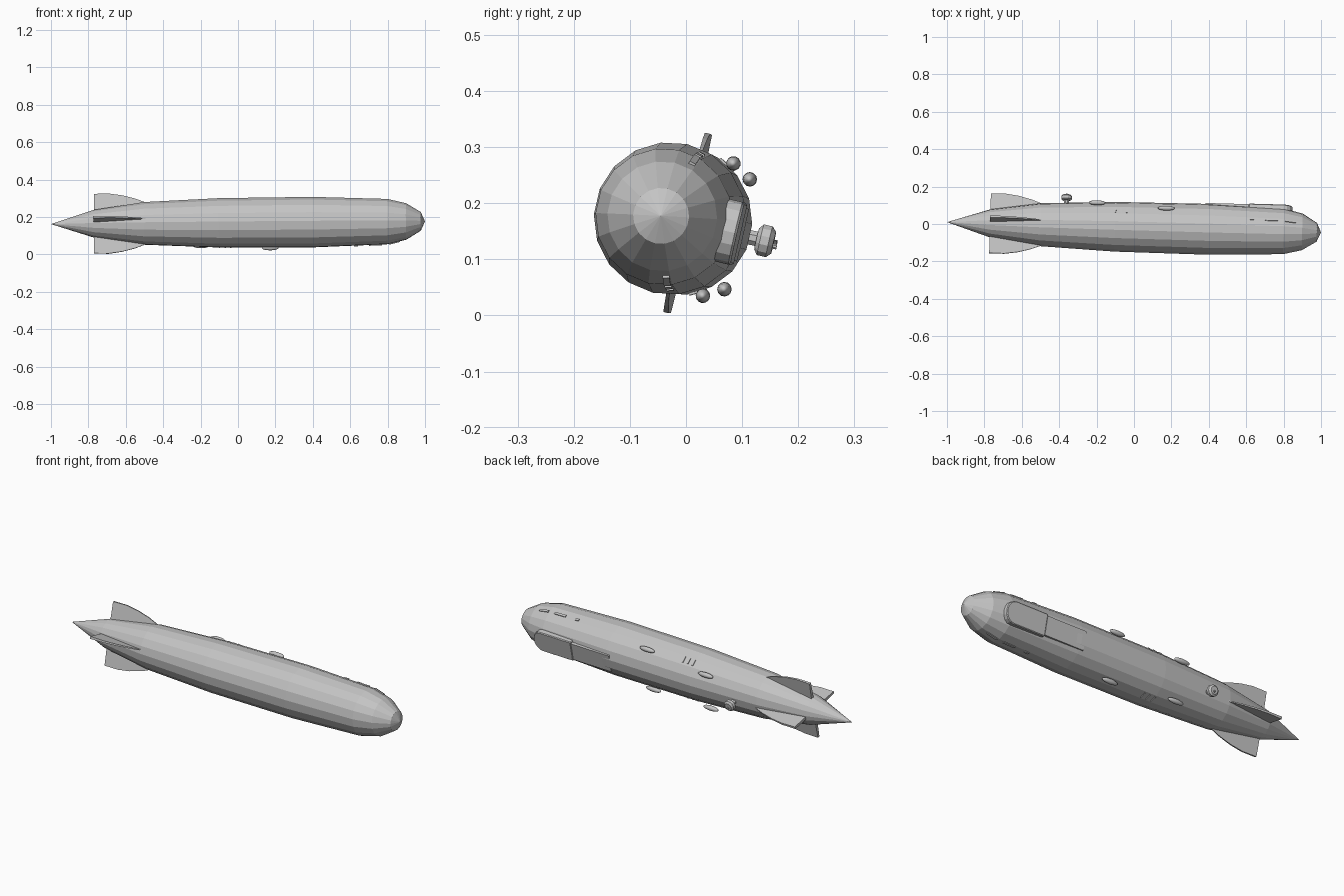
import bpy, bmesh, math
from mathutils import Matrix, Vector

cube = bpy.data.objects.get("Cube")
if cube:
    bpy.data.objects.remove(cube, do_unlink=True)

grey = bpy.data.materials.new("hull_grey")
grey.use_nodes = True
grey.diffuse_color = (0.55, 0.55, 0.55, 1)
grey.node_tree.nodes["Principled BSDF"].inputs["Base Color"].default_value = (0.55, 0.55, 0.55, 1)


def rot(degrees, axis):
    return Matrix.Rotation(math.radians(degrees), 4, axis)


def move(x, y, z):
    return Matrix.Translation((x, y, z))


# Airship frame: nose along local +x, keel along local -z, rolled on its side
FRAME = (move(0, -0.0175, 0.17) @ Matrix.Rotation(-0.0275, 4, 'Z')
         @ Matrix.Rotation(-0.0075, 4, 'Y') @ rot(77, 'X'))


def finish(name, bm, local=Matrix.Identity(4), smooth=False):
    bmesh.ops.recalc_face_normals(bm, faces=bm.faces)
    mesh = bpy.data.meshes.new(name)
    bm.to_mesh(mesh)
    bm.free()
    mesh.materials.append(grey)
    for p in mesh.polygons:
        p.use_smooth = smooth
    obj = bpy.data.objects.new(name, mesh)
    obj.matrix_world = FRAME @ local
    bpy.context.collection.objects.link(obj)
    return obj


def lathe(name, profile, sides, local=Matrix.Identity(4)):
    """Turn (x, radius) points round the x axis; zero radius makes a tip."""
    bm = bmesh.new()
    rings = []
    for x, r in profile:
        if r == 0:
            rings.append([bm.verts.new((x, 0, 0))] * sides)
        else:
            turn = [2 * math.pi * (k + 0.5) / sides for k in range(sides)]
            rings.append([bm.verts.new((x, r * math.sin(a), -r * math.cos(a))) for a in turn])
    for a, b in zip(rings, rings[1:]):
        for k in range(sides):
            n = (k + 1) % sides
            corners = list(dict.fromkeys((a[k], a[n], b[n], b[k])))
            bm.faces.new(corners)
    return finish(name, bm, local)


def slab(name, outline, low, high, local=Matrix.Identity(4)):
    """Extrude an xy outline from low to high along z."""
    bm = bmesh.new()
    face = bm.faces.new([bm.verts.new((x, y, low)) for x, y in outline])
    out = bmesh.ops.extrude_face_region(bm, geom=[face])
    top = [v for v in out["geom"] if isinstance(v, bmesh.types.BMVert)]
    bmesh.ops.translate(bm, verts=top, vec=(0, 0, high - low))
    return finish(name, bm, local)


def box(name, size, local):
    bm = bmesh.new()
    bmesh.ops.create_cube(bm, size=1)
    bmesh.ops.scale(bm, vec=size, verts=bm.verts)
    return finish(name, bm, local)


# Faceted hull
HULL = [(-1, 0), (-0.77, 0.075), (-0.5, 0.115), (-0.1, 0.133), (0.4, 0.136),
        (0.8, 0.122), (0.9, 0.098), (0.978, 0.05), (1, 0)]
lathe("hull", HULL, 18)


def hull_at(x):
    for (x0, r0), (x1, r1) in zip(HULL, HULL[1:]):
        if x0 <= x <= x1:
            slope = (r1 - r0) / (x1 - x0)
            return r0 + slope * (x - x0), slope


def on_hull(x, angle):
    """Placement on the skin, angle in degrees measured from the keel."""
    r, slope = hull_at(x)
    return rot(angle, 'X') @ move(x, 0, -r * 0.99) @ Matrix.Rotation(slope, 4, 'Y')


# Four tail fins, thick at the trailing edge and thin at the leading edge
FIN = [(-0.77, 0.05), (-0.77, 0.163), (-0.69, 0.164), (-0.62, 0.154),
       (-0.55, 0.136), (-0.49, 0.113), (-0.49, 0.09)]
for i, name in enumerate(("lower_fin", "left_fin", "upper_fin", "right_fin")):
    fin = slab(name, FIN, -0.009, 0.009, rot(90 * i, 'X') @ rot(-90, 'X'))
    for v in fin.data.vertices:
        v.co.z *= 1 - 0.7 * (v.co.x + 0.77) / 0.28
        v.co.z *= 1 - 0.3 * max(0, v.co.y - 0.08) / 0.08

# Control car with a rounded bow, and the flush keel plate behind it
bow = [(0.795 + 0.05 * math.sin(a), 0.057 * math.cos(a))
       for a in (math.pi * k / 8 for k in range(9))]
car = slab("control_car", [(0.61, 0.057)] + bow + [(0.61, -0.057)], -0.135, -0.09)
bevel = car.modifiers.new("soft_edges", 'BEVEL')
bevel.width = 0.004
bevel.segments = 1
slab("keel_plate", [(0.38, 0.048), (0.61, 0.048), (0.61, -0.048), (0.38, -0.048)], -0.133, -0.11)

# Four engine pods in mirrored pairs
for side, tag in ((1, "left"), (-1, "right")):
    for x, angle, tag2 in ((0.17, 56, "front"), (-0.2, 43.5, "rear")):
        bm = bmesh.new()
        bmesh.ops.create_uvsphere(bm, u_segments=12, v_segments=8, radius=0.013)
        bmesh.ops.rotate(bm, verts=bm.verts, matrix=Matrix.Rotation(math.pi / 2, 3, 'Y'))
        bmesh.ops.scale(bm, vec=(3.5, 1, 1), verts=bm.verts)
        finish(f"{tag2}_{tag}_engine", bm, rot(side * angle, 'X') @ move(x, 0, -0.146), True)

# Aft tail pod under the keel, with strut and small end cap
drop = move(-0.365, 0, 0) @ rot(90, 'Y')
lathe("tail_pod", [(0.137, 0), (0.137, 0.02), (0.144, 0.029), (0.16, 0.029),
                   (0.168, 0.02), (0.168, 0)], 12, drop)
lathe("tail_pod_strut", [(0.1, 0), (0.1, 0.014), (0.14, 0.014), (0.14, 0)], 8, drop)
lathe("tail_pod_cap", [(0.165, 0), (0.165, 0.005), (0.175, 0.005), (0.175, 0)], 8,
      drop @ move(0, -0.006, 0))

# Window strips near the nose and short ribs amidships, on both flanks
for side, tag in ((1, "left"), (-1, "right")):
    for x, length in ((0.835, 0.06), (0.735, 0.07), (0.63, 0.022)):
        box(f"{tag}_window_strip", (length, 0.012, 0.009), on_hull(x, side * 74))
    for x in (-0.1, -0.07, -0.04):
        box(f"{tag}_rib", (0.007, 0.032, 0.006), on_hull(x, side * 61))
